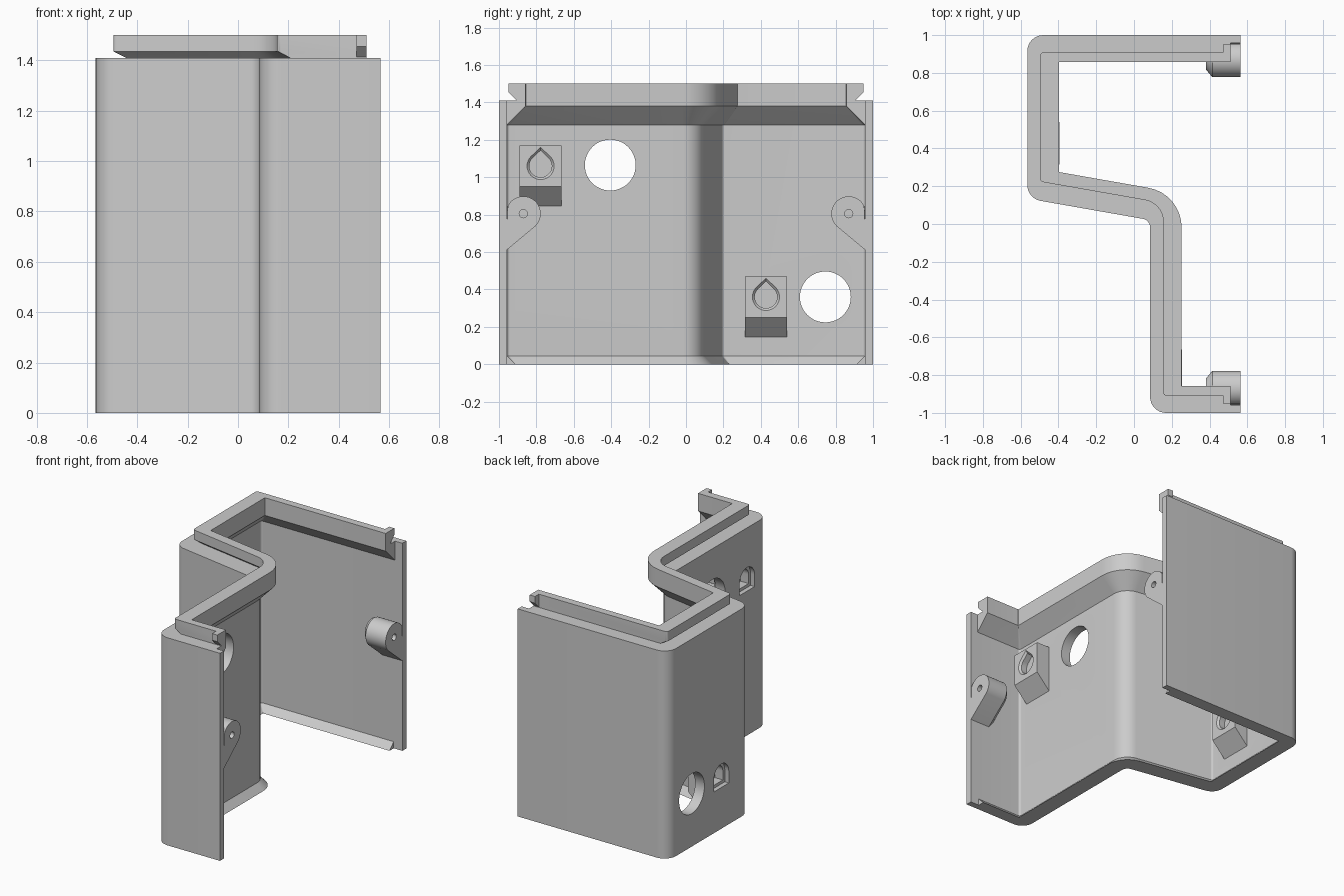
import bpy, bmesh, math
from mathutils import Vector

if "Cube" in bpy.data.objects:
    bpy.data.objects.remove(bpy.data.objects["Cube"])

grey = bpy.data.materials.new("light_grey")
grey.diffuse_color = (0.6, 0.6, 0.6, 1)
grey.use_nodes = True
grey.node_tree.nodes["Principled BSDF"].inputs["Base Color"].default_value = grey.diffuse_color


def loft(name, rings):
    """Skin a row of closed rings and cap both ends."""
    bm = bmesh.new()
    rows = [[bm.verts.new(p) for p in ring] for ring in rings]
    n = len(rows[0])
    for a, b in zip(rows, rows[1:]):
        for i in range(n):
            j = (i + 1) % n
            bm.faces.new((a[i], a[j], b[j], b[i]))
    bm.faces.new(rows[0])
    bm.faces.new(rows[-1][::-1])
    bmesh.ops.recalc_face_normals(bm, faces=bm.faces)
    me = bpy.data.meshes.new(name)
    bm.to_mesh(me)
    bm.free()
    me.materials.append(grey)
    ob = bpy.data.objects.new(name, me)
    bpy.context.collection.objects.link(ob)
    return ob


def cut(target, cutter):
    cutter.hide_render = True
    m = target.modifiers.new("cut", 'BOOLEAN')
    m.operation, m.solver, m.object = 'DIFFERENCE', 'EXACT', cutter
    bpy.context.view_layer.objects.active = target
    bpy.ops.object.modifier_apply(modifier=m.name)


def along_x(outline, stations):
    """Rings of a (y, z) outline at several (x, scale, centre) stations."""
    return [[(x, cy + (y - cy) * s, cz + (z - cz) * s) for y, z in outline]
            for x, s, (cy, cz) in stations]


# Stepped wall plan: five straight runs, with rounded corners between them
SLOPE = Vector((0.54, -0.095)).normalized()
RUNS = [(Vector((0, 1)), Vector((-1, 0))), (Vector((-0.565, 0)), Vector((0, -1))),
        (Vector((-0.48, 0.12)), SLOPE), (Vector((0.085, 0)), Vector((0, -1))),
        (Vector((0, -1)), Vector((1, 0)))]


def plan(side, front, slant, end, steps=8):
    """Plan path moved inward: side runs, front runs and slanted run differ."""
    offs = (side, front, slant, front, side)
    lines = [(p + Vector((-d.y, d.x)) * o, d) for (p, d), o in zip(RUNS, offs)]
    pts = [Vector((end, lines[0][0].y))]
    for i in range(4):
        (p, d), (q, e) = lines[i], lines[i + 1]
        v = p + d * ((q - p).cross(e) / d.cross(e))
        turn = math.acos(d.dot(e))
        r = 0.045 + front if i == 2 else max(0.085 - front, 0.002)
        c = v + (e - d).normalized() * r / math.cos(turn / 2)
        a0 = v - d * r * math.tan(turn / 2) - c
        sign = 1 if d.cross(e) > 0 else -1
        for k in range(steps + 1):
            a = sign * turn * k / steps
            pts.append(c + Vector((a0.x * math.cos(a) - a0.y * math.sin(a),
                                   a0.x * math.sin(a) + a0.y * math.cos(a))))
    pts.append(Vector((end, lines[-1][0].y)))
    return pts


def sweep(name, profile, end):
    levels = [(plan(*offs, end), z) for offs, z in profile]
    return loft(name, [[(p[i].x, p[i].y, z) for p, z in levels]
                       for i in range(len(levels[0][0]))])


OUT, WALL, INNER = (0, 0, 0), (0.043, 0.07, 0.07), (0.143, 0.167, 0.167)
LIP, LIP_FOOT = (0.092, 0.07, 0.10), (0.092, 0.12, 0.13)

wall = sweep("wall", [(OUT, 0), (OUT, 1.41), (WALL, 1.41), (WALL, 0)], 0.565)
lip = sweep("top_lip", [(WALL, 1.28), (INNER, 1.38), (INNER, 1.5), (LIP, 1.5),
                        (LIP, 1.435), (LIP_FOOT, 1.41), (WALL, 1.41)], 0.51)
rim = sweep("bottom_rim", [(WALL, 0), (WALL, 0.045), ((0.088, 0.115, 0.115), 0)], 0.5)

# Round window in each front wall
for x, y, z in ((-0.53, 0.745, 0.36), (0.12, -0.405, 1.065)):
    ring = [(y + 0.136 * math.cos(t * math.pi / 24), z + 0.136 * math.sin(t * math.pi / 24))
            for t in range(48)]
    cut(wall, loft("window_cutter", along_x(ring, [(x - 0.1, 1, (y, z)), (x + 0.1, 1, (y, z))])))

# Wedge-bottomed blocks with a drop recess inside and an arched pocket outside
for o, y, z in ((-0.565, 0.4275, 0.36), (0.085, -0.7775, 1.06)):
    prof = [(o + 0.05, z + 0.11), (o + 0.17, z + 0.11), (o + 0.17, z - 0.11),
            (o + 0.069, z - 0.215), (o + 0.05, z - 0.215)]
    block = loft("mount_block", [[(px, y + s, pz) for px, pz in prof] for s in (-0.113, 0.113)])
    angles = [math.radians(135 + 270 * k / 24) for k in range(25)]
    drop = [(y + 0.0725 * math.cos(a), z + 0.0725 * math.sin(a)) for a in angles]
    drop.append((y, z + 0.1))
    c = (y, z)
    cut(block, loft("drop_cutter", along_x(drop, [(o + 0.18, 1.0, c), (o + 0.17, 1.0, c),
                                                  (o + 0.157, 0.83, c), (o + 0.115, 0.83, c)])))
    arch = [(y + 0.08 * math.cos(k * math.pi / 16), z + 0.08 * math.sin(k * math.pi / 16))
            for k in range(17)] + [(y - 0.08, z - 0.08), (y + 0.08, z - 0.08)]
    pocket = loft("pocket_cutter", along_x(arch, [(o - 0.02, 1, c), (o + 0.03, 1, c),
                                                  (o + 0.031, 0.75, c), (o + 0.09, 0.75, c)]))
    cut(wall, pocket)
    cut(block, pocket)

for side, tag in ((1, "back"), (-1, "front")):
    # Screw boss with a sloped tail, chamfered at its blind end
    pts = [(0.965, 0.605)]
    for k in range(25):
        a = math.radians(-55 - 250 * k / 24)
        pts.append((0.87 + 0.093 * math.cos(a + math.radians(-80)),
                    0.805 + 0.093 * math.sin(a + math.radians(-80))))
    pts = [p for p in pts if p[0] < 0.955 or p[1] < 0.61] + [(0.965, 0.85)]
    pts = [(side * y, z) for y, z in pts]
    c = (side * 0.965, 0.8)
    boss = loft(tag + "_screw_boss", along_x(pts, [(0.38, 0.78, c), (0.415, 1, c), (0.565, 1, c)]))
    hc = (side * 0.87, 0.805)
    hole = [(hc[0] + 0.022 * math.cos(k * math.pi / 8), hc[1] + 0.022 * math.sin(k * math.pi / 8))
            for k in range(16)]
    cut(boss, loft("screw_hole_cutter", along_x(hole, [(0.45, 1, hc), (0.6, 1, hc)])))
    # Snap hook at the end of the lip
    hook = [(side * y, z) for y, z in ((0.88, 1.5), (0.95, 1.5), (0.95, 1.455),
                                       (0.905, 1.41), (0.88, 1.41))]
    loft(tag + "_snap_hook", along_x(hook, [(0.47, 1, c), (0.51, 1, c)]))

# Drop the used cutters, then smooth the rounded corners
for ob in list(bpy.data.objects):
    if ob.hide_render:
        bpy.data.objects.remove(ob)
bpy.ops.object.select_all(action='DESELECT')
for ob in bpy.data.objects:
    ob.select_set(True)
    bpy.context.view_layer.objects.active = ob
bpy.ops.object.shade_smooth_by_angle(angle=math.radians(30))
